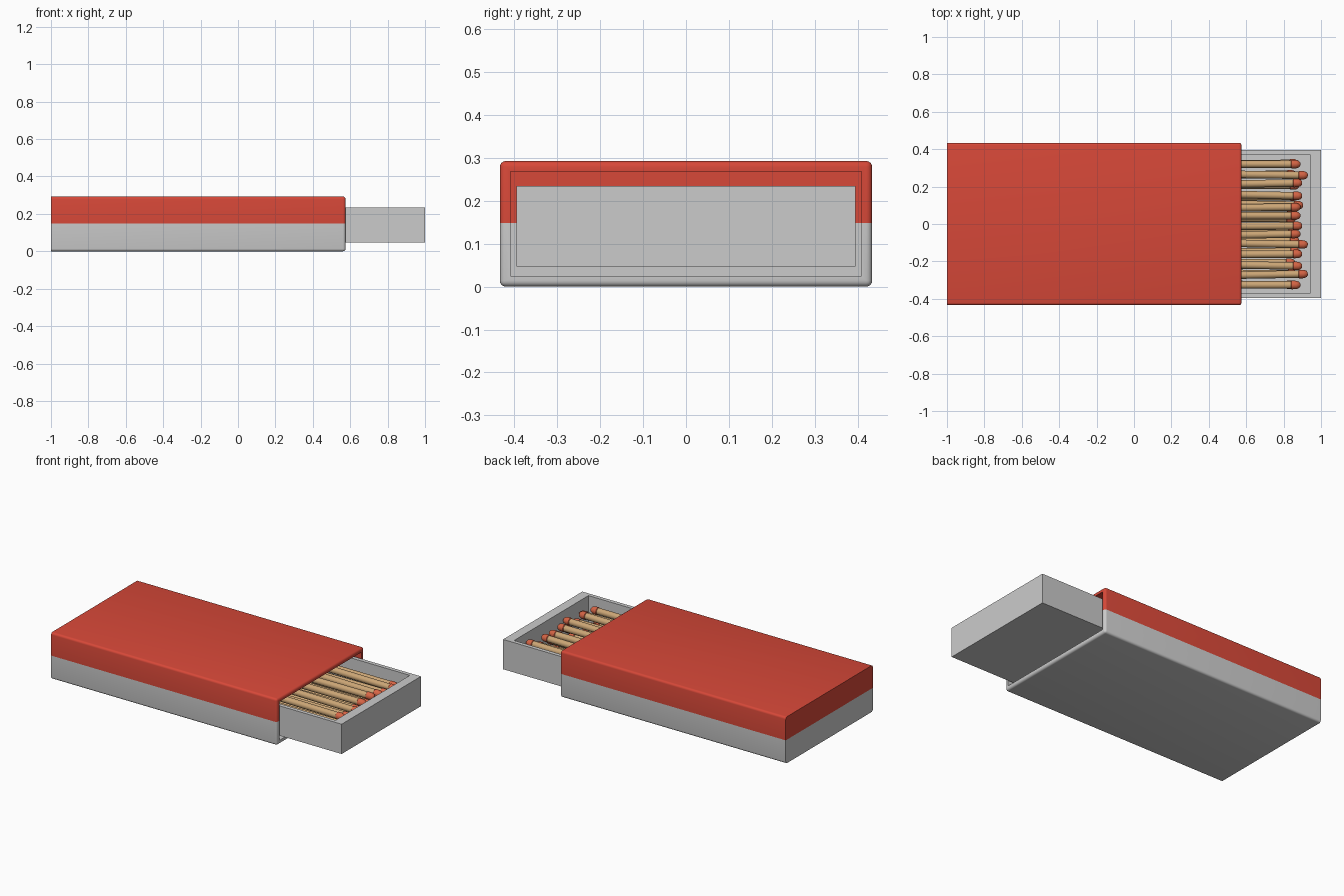
import bpy, bmesh, math, random
from mathutils import Matrix, Vector

if "Cube" in bpy.data.objects:
    bpy.data.objects.remove(bpy.data.objects["Cube"])

random.seed(4)


def material(name, rgb):
    m = bpy.data.materials.new(name)
    m.diffuse_color = (*rgb, 1)
    m.use_nodes = True
    m.node_tree.nodes["Principled BSDF"].inputs["Base Color"].default_value = m.diffuse_color
    return m


RED = material("red_card", (0.68, 0.065, 0.04))
WOOD = material("pale_wood", (0.60, 0.38, 0.18))
TIP = material("match_tip", (0.68, 0.13, 0.06))


def finish(name, bm, mats=()):
    me = bpy.data.meshes.new(name)
    bm.to_mesh(me)
    bm.free()
    for m in mats:
        me.materials.append(m)
    ob = bpy.data.objects.new(name, me)
    bpy.context.collection.objects.link(ob)
    bpy.context.view_layer.objects.active = ob
    ob.select_set(True)
    bpy.ops.object.shade_smooth_by_angle(angle=math.radians(35))
    ob.select_set(False)
    return ob


def box(x0, x1, y0, y1, z0, z1):
    bm = bmesh.new()
    size = Vector((x1 - x0, y1 - y0, z1 - z0))
    mid = Vector((x0 + x1, y0 + y1, z0 + z1)) / 2
    bmesh.ops.create_cube(bm, size=1, matrix=Matrix.Translation(mid) @ Matrix.Diagonal((*size, 1)))
    return bm


# Sleeve: hollow box open at +x; red top half and lining, grey lower half
X0, X1, W, H, WALL, SPLIT = -1.0, 0.575, 0.434, 0.293, 0.035, 0.148


def sleeve(name, red):
    bm = box(X0, X1, -W, W, 0, H)
    mouth = max(bm.faces, key=lambda f: f.calc_center_median().x)
    outer = [e for e in bm.edges if max(v.co.x for v in e.verts) > X1 - 0.01]
    bmesh.ops.inset_region(bm, faces=[mouth], thickness=WALL)
    for v in bmesh.ops.extrude_discrete_faces(bm, faces=[mouth])["faces"][0].verts:
        v.co.x = X0 + WALL
    bmesh.ops.bevel(bm, geom=outer, offset=0.014, segments=4, profile=0.5, affect='EDGES')
    bmesh.ops.bisect_plane(bm, geom=bm.verts[:] + bm.edges[:] + bm.faces[:],
                           plane_co=(0, 0, SPLIT), plane_no=(0, 0, 1))

    def is_red(f):
        c = f.calc_center_median()
        lining = all(abs(v.co.y) < W - WALL + 0.001 and WALL - 0.001 < v.co.z < H - WALL + 0.001
                     and v.co.x > X0 + 0.01 for v in f.verts)
        return lining or c.z > SPLIT

    bmesh.ops.delete(bm, geom=[f for f in bm.faces if is_red(f) != red], context='FACES')
    finish(name, bm, [RED] if red else [])


sleeve("sleeve_red", True)
sleeve("sleeve_grey", False)

# Tray: open-topped drawer pulled out of the sleeve
TX0, TX1, TW, TZ0, TZ1 = -0.55, 1.0, 0.395, 0.047, 0.235
bm = box(TX0, TX1, -TW, TW, TZ0, TZ1)
top = max(bm.faces, key=lambda f: f.calc_center_median().z)
bmesh.ops.inset_region(bm, faces=[top], thickness=0.035)
for v in top.verts:
    v.co.x += 0.035 if v.co.x < 0 else -0.035
for v in bmesh.ops.extrude_discrete_faces(bm, faces=[top])["faces"][0].verts:
    v.co.z = TZ0 + 0.02
finish("tray", bm)

# Match: lathed stick with a rounded coloured head, tip at the origin
LENGTH, SIDES = 1.32, 16
PROFILE = [(-LENGTH, 0.020), (-0.05, 0.020), (-0.047, 0.023), (-0.022, 0.0225),
           (-0.008, 0.017), (-0.001, 0.008)]


def match(name, tip, yaw, pitch=0.0):
    bm = bmesh.new()
    rings = [[bm.verts.new((x, r * math.cos(a), r * math.sin(a)))
              for a in (2 * math.pi * i / SIDES for i in range(SIDES))] for x, r in PROFILE]
    for k, (a, b) in enumerate(zip(rings, rings[1:])):
        for i in range(SIDES):
            j = (i + 1) % SIDES
            bm.faces.new((a[i], a[j], b[j], b[i])).material_index = int(k > 0)
    bm.faces.new(rings[0])
    bm.faces.new(rings[-1]).material_index = 1
    bmesh.ops.recalc_face_normals(bm, faces=bm.faces[:])
    ob = finish(name, bm, [WOOD, TIP])
    ob.location = tip
    ob.rotation_euler = (0, math.radians(pitch), math.radians(yaw))


# Upper matches: tip x, tip y, height, yaw in degrees
UPPER = [(0.89, 0.32, 0.17, 0), (0.93, 0.26, 0.185, -0.8), (0.90, 0.22, 0.165, 1),
         (0.90, 0.15, 0.185, -1.2), (0.905, 0.10, 0.15, -1), (0.89, 0.09, 0.19, 0.5),
         (0.89, 0.045, 0.165, 0), (0.90, -0.01, 0.19, 0.3), (0.89, -0.053, 0.165, 1),
         (0.93, -0.11, 0.185, -1), (0.90, -0.16, 0.165, 0.5), (0.90, -0.225, 0.185, -1),
         (0.93, -0.267, 0.165, 1), (0.89, -0.326, 0.18, 0)]
for n, (x, y, z, yaw) in enumerate(UPPER):
    match(f"match_upper_{n + 1}", (x, y, z), yaw)

# Lower matches lying on the tray floor
for n in range(12):
    match(f"match_lower_{n + 1}", (random.uniform(0.86, 0.89), -0.325 + 0.059 * n, 0.105),
          random.uniform(-0.4, 0.4))
